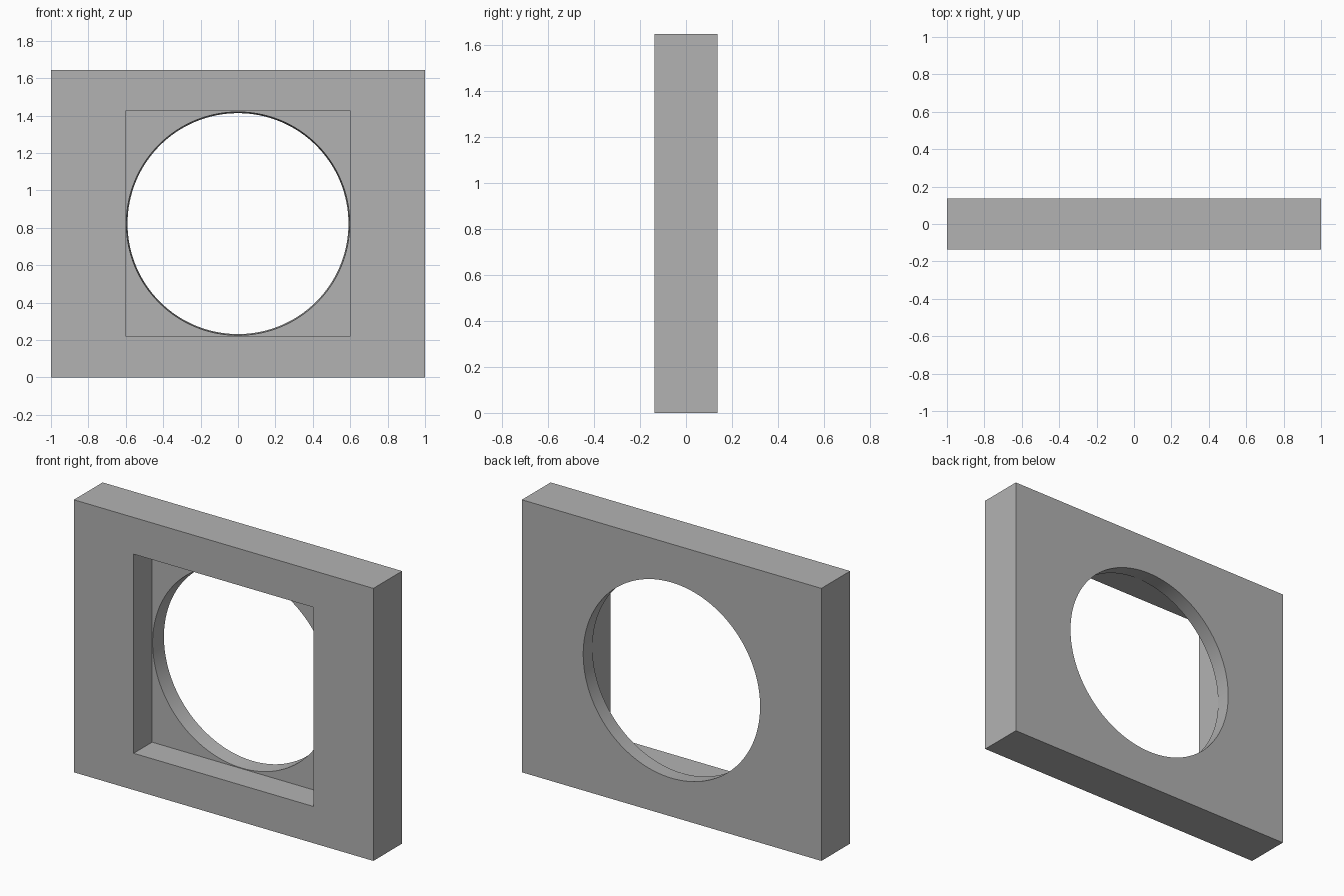
import bpy, math

cube = bpy.data.objects.get("Cube")
if cube:
    bpy.data.objects.remove(cube, do_unlink=True)

WIDTH, DEPTH, HEIGHT = 2.0, 0.274, 1.645
FRONT = -DEPTH / 2
BACK = DEPTH / 2
MID = HEIGHT / 2
RECESS_HALF = 0.601
FLOOR = FRONT + 0.176     # floor of the square recess

grey = bpy.data.materials.new("plain grey")
grey.use_nodes = True
colour = (0.448, 0.448, 0.448, 1)
grey.diffuse_color = colour
grey.node_tree.nodes["Principled BSDF"].inputs["Base Color"].default_value = colour


def box(name, size, location):
    bpy.ops.mesh.primitive_cube_add(size=1, location=location)
    ob = bpy.context.object
    ob.name = name
    ob.scale = size
    bpy.ops.object.transform_apply(location=False, rotation=False, scale=True)
    ob.data.materials.append(grey)
    return ob


def cut(target, cutter):
    mod = target.modifiers.new(cutter.name, 'BOOLEAN')
    mod.operation = 'DIFFERENCE'
    mod.solver = 'EXACT'
    mod.object = cutter
    bpy.context.view_layer.objects.active = target
    bpy.ops.object.modifier_apply(modifier=mod.name)
    bpy.data.objects.remove(cutter, do_unlink=True)


# Rectangular slab
panel = box("frame_panel", (WIDTH, DEPTH, HEIGHT), (0, 0, MID))

# Square recess open to the front
side = 2 * RECESS_HALF
start = FRONT - 0.1
recess = box("recess_cutter", (side, FLOOR - start, side), (0, (FLOOR + start) / 2, MID))
cut(panel, recess)

# Round opening through the back, narrowing slightly toward the rear
bpy.ops.mesh.primitive_cone_add(vertices=128, radius1=0.598, radius2=0.590,
                                depth=BACK - FLOOR + 0.02,
                                location=(0, (FLOOR + BACK) / 2, MID),
                                rotation=(-math.pi / 2, 0, 0))
hole = bpy.context.object
hole.name = "hole_cutter"
hole.data.materials.append(grey)
cut(panel, hole)

# Smooth the round wall, keep the corners crisp
bpy.ops.object.select_all(action='DESELECT')
panel.select_set(True)
bpy.context.view_layer.objects.active = panel
bpy.ops.object.shade_smooth_by_angle(angle=math.radians(30))
